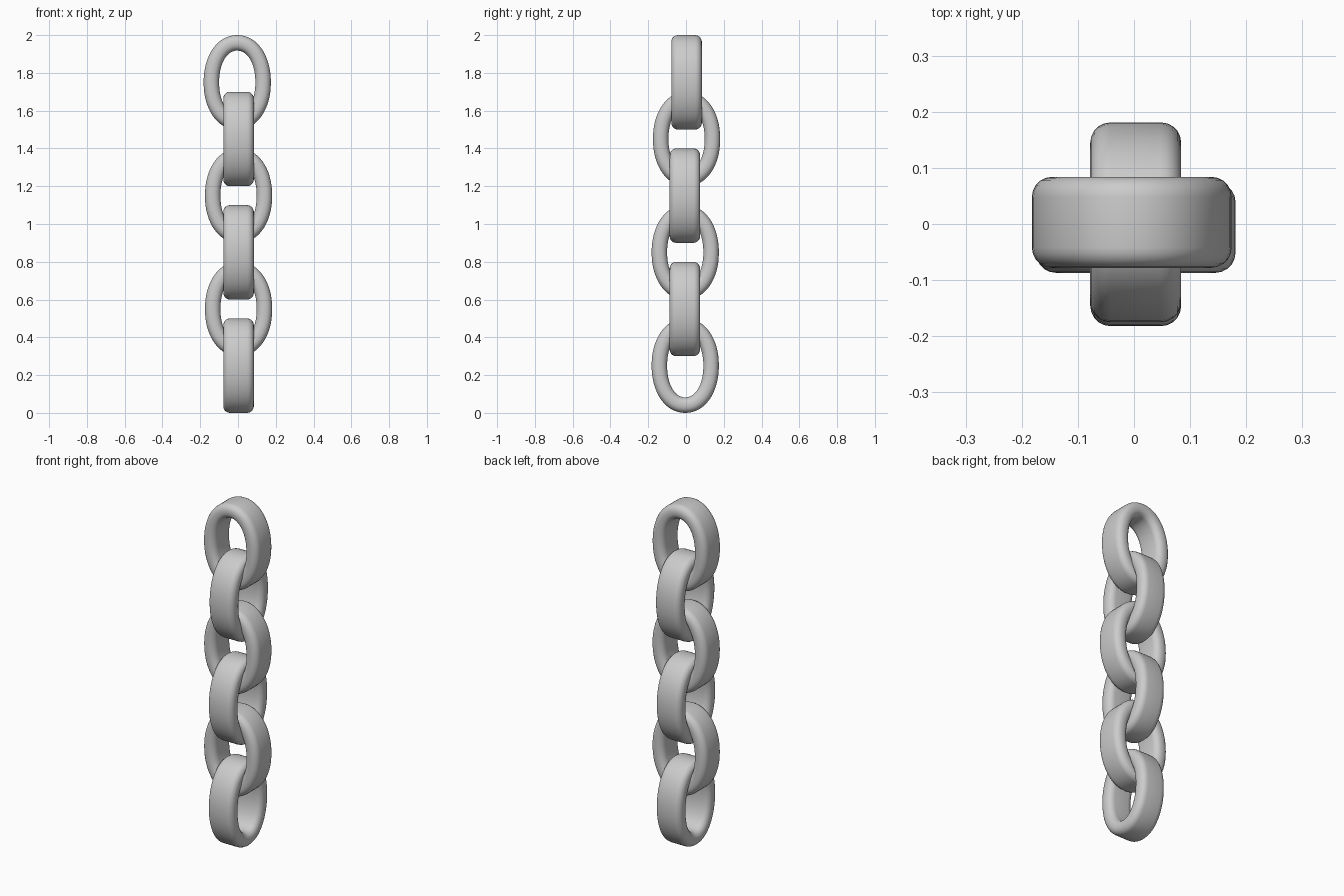
import bpy
from math import sin, cos, pi, copysign

if "Cube" in bpy.data.objects:
    bpy.data.objects.remove(bpy.data.objects["Cube"])

RINGS, R = 64, 0.036          # segments round the link, section corner radius
HALF_DEPTH, HALF_THICK = 0.081, 0.041


def section():
    """Rounded rectangle cross-section: (0..1 across the thickness, depth)."""
    pts = []
    for q, (sx, sy) in enumerate([(1, 1), (-1, 1), (-1, -1), (1, -1)]):
        for i in range(6):
            a = (q + i / 5) * pi / 2
            t = sx * (HALF_THICK - R) + R * cos(a)
            d = sy * (HALF_DEPTH - R) + R * sin(a)
            pts.append((0.5 + 0.5 * t / HALF_THICK, d))
    return pts


def power(v, n=2 / 2.1):
    return copysign(abs(v) ** n, v)


def make_link(name, cx, cy, z0, turned):
    """Oval chain link swept between an inner and an outer oval."""
    prof = section()
    n = len(prof)
    verts, faces = [], []
    for i in range(RINGS):
        a = 2 * pi * i / RINGS
        for f, d in prof:
            w = (0.096 + 0.082 * f) * power(cos(a))
            h = (0.168 + 0.082 * f) * power(sin(a))
            x, y = (-d, w) if turned else (w, d)
            verts.append((x, y, h))
    for i in range(RINGS):
        for j in range(n):
            k, m = (i + 1) % RINGS, (j + 1) % n
            faces.append((i * n + j, i * n + m, k * n + m, k * n + j))
    mesh = bpy.data.meshes.new(name)
    mesh.from_pydata(verts, [], faces)
    # faces must point outwards
    import bmesh
    bm = bmesh.new()
    bm.from_mesh(mesh)
    bmesh.ops.recalc_face_normals(bm, faces=bm.faces)
    bm.to_mesh(mesh)
    bm.free()
    mesh.shade_smooth()
    ob = bpy.data.objects.new(name, mesh)
    ob.location = (cx, cy, z0 + 0.25)
    bpy.context.collection.objects.link(ob)


# links from the bottom up, alternately turned, with slight sideways play
centres = [(0.003, -0.004), (0.003, -0.006), (0.003, -0.004),
           (0.003, -0.006), (0.003, 0.003), (-0.004, 0.003)]
for i, (cx, cy) in enumerate(centres):
    make_link(f"chain_link_{i + 1}", cx, cy, 0.3 * i, i % 2 == 0)
